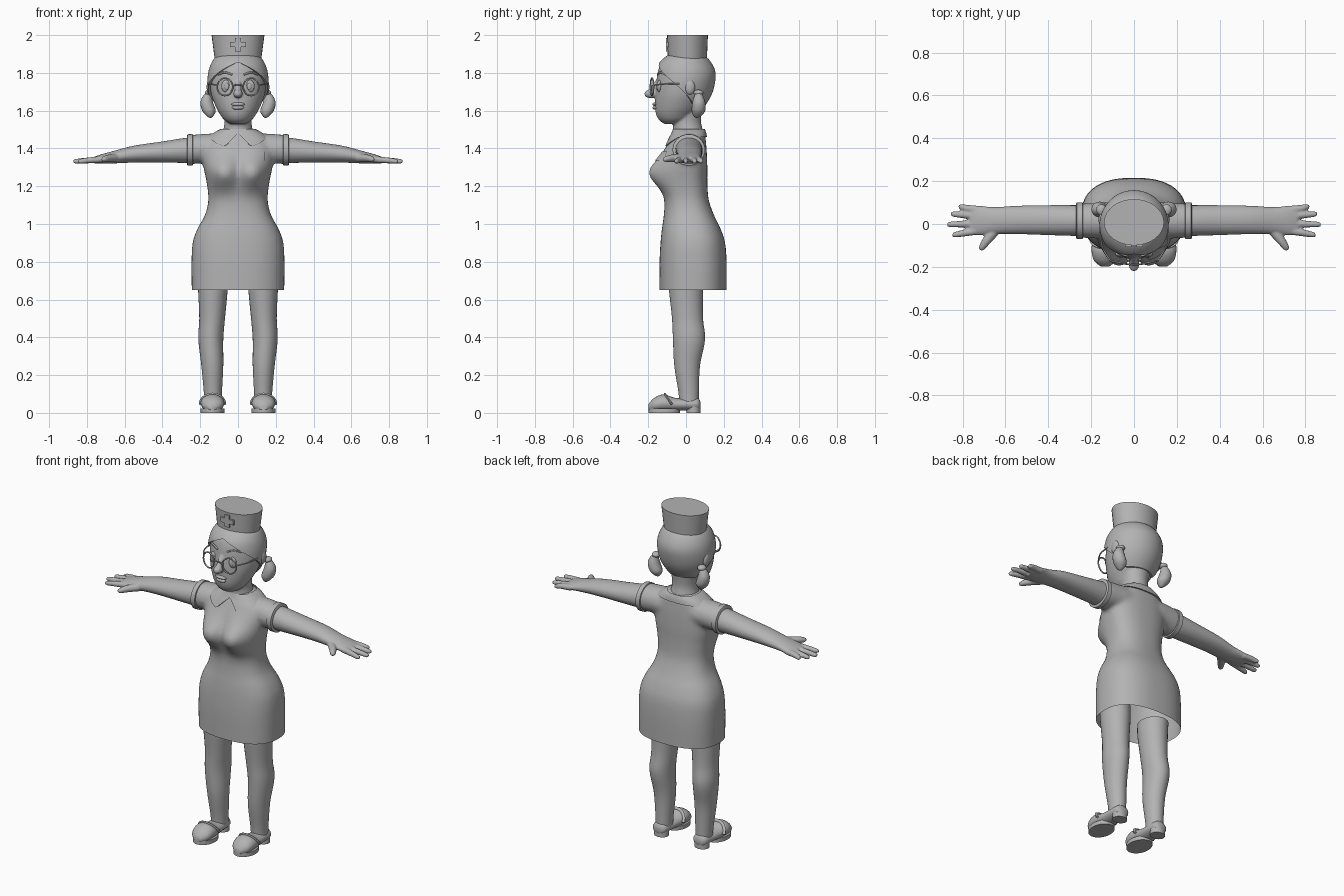
import bpy, bmesh, math
from mathutils import Vector

if "Cube" in bpy.data.objects:
    bpy.data.objects.remove(bpy.data.objects["Cube"])

grey = bpy.data.materials.new("plain grey")
grey.diffuse_color = (0.45, 0.45, 0.45, 1)
grey.use_nodes = True
grey.node_tree.nodes["Principled BSDF"].inputs["Base Color"].default_value = grey.diffuse_color


def resample(rows, k):
    """Smooth curve through rows of equal length, k steps per span."""
    out = []
    for i in range(len(rows) - 1):
        p = [rows[max(0, min(len(rows) - 1, i + j))] for j in (-1, 0, 1, 2)]
        for s in range(k):
            t = s / k
            out.append(tuple(b + 0.5 * t * (c - a + t * (2*a - 5*b + 4*c - d + t * (3*(b - c) + d - a)))
                             for a, b, c, d in zip(*p)))
    return out + [tuple(rows[-1])]


def skin(bm, rings, caps=True, wrap=True):
    vs = [[bm.verts.new(p) for p in r] for r in rings]
    n = len(vs[0])
    for a, b in zip(vs, vs[1:]):
        for i in range(n if wrap else n - 1):
            bm.faces.new((a[i], a[(i + 1) % n], b[(i + 1) % n], b[i]))
    if caps:
        bm.faces.new(vs[0][::-1])
        bm.faces.new(vs[-1])


def loft(bm, rows, axis=None, ref=(0, 0, 1), n=24, k=4, closed=False):
    """Rows are x, y, z, half width, half height across the path."""
    rows = resample(rows, k) if k > 1 else rows
    rings = []
    for i, r in enumerate(rows):
        c = Vector(r[:3])
        if axis:
            t = Vector(axis)
        elif closed:
            t = Vector(rows[(i + 1) % len(rows)][:3]) - Vector(rows[i - 1][:3])
        else:
            t = Vector(rows[min(i + 1, len(rows) - 1)][:3]) - Vector(rows[max(i - 1, 0)][:3])
        t.normalize()
        side = t.cross(Vector(ref)).normalized()
        up = side.cross(t)
        rings.append([c + side * r[3] * math.cos(q) + up * r[4] * math.sin(q)
                      for q in (math.tau * j / n for j in range(n))])
    if closed:
        rings.append(rings[0])
    skin(bm, rings, not closed)
    if closed:
        bmesh.ops.remove_doubles(bm, verts=bm.verts, dist=1e-6)


def ball(bm, c, half):
    res = bmesh.ops.create_uvsphere(bm, u_segments=20, v_segments=14, radius=1)
    for v in res["verts"]:
        v.co = Vector(c) + Vector(a * b for a, b in zip(v.co, half))


def tube(bm, pts, r, **kw):
    loft(bm, [(*p, r, r) for p in pts], n=8, **kw)


def finish(name, bm, mirror=False, voxel=0, smooth=4, angle=50, floor=None):
    bmesh.ops.recalc_face_normals(bm, faces=bm.faces)
    me = bpy.data.meshes.new(name)
    bm.to_mesh(me)
    ob = bpy.data.objects.new(name, me)
    bpy.context.collection.objects.link(ob)
    if voxel:
        m = ob.modifiers.new("fuse", "REMESH")
        m.mode, m.voxel_size = "VOXEL", voxel
        m = ob.modifiers.new("soften", "SMOOTH")
        m.factor, m.iterations = 0.5, smooth
        dg = bpy.context.evaluated_depsgraph_get()
        me = bpy.data.meshes.new_from_object(ob.evaluated_get(dg))
        ob.modifiers.clear()
        if floor is not None:
            b2 = bmesh.new()
            b2.from_mesh(me)
            bmesh.ops.bisect_plane(b2, geom=b2.verts[:] + b2.edges[:] + b2.faces[:],
                                   plane_co=(0, 0, floor), plane_no=(0, 0, 1), clear_inner=True)
            b2.to_mesh(me)
        ob.data = me
    me.materials.clear()
    me.materials.append(grey)
    if mirror:
        ob.modifiers.new("mirror", "MIRROR").use_mirror_merge = False
    for o in bpy.context.selected_objects:
        o.select_set(False)
    ob.select_set(True)
    bpy.context.view_layer.objects.active = ob
    bpy.ops.object.shade_smooth_by_angle(angle=math.radians(angle))
    return ob


# Body profiles: height, front, back, half width
DRESS = resample([(.58, -.14, .215, .245), (.65, -.14, .215, .245), (.80, -.14, .215, .246),
                  (.90, -.135, .207, .24), (.97, -.128, .185, .217), (1.05, -.117, .147, .174),
                  (1.13, -.113, .12, .157), (1.22, -.12, .113, .166), (1.30, -.122, .113, .182),
                  (1.38, -.112, .11, .19), (1.44, -.09, .105, .17), (1.48, -.07, .1, .125),
                  (1.505, -.06, .09, .08)], 6)
HEAD = resample([(1.53, -.115, -.03, .04), (1.55, -.142, .02, .072), (1.58, -.158, .05, .095),
                 (1.62, -.164, .085, .117), (1.68, -.163, .122, .14), (1.74, -.158, .14, .149),
                 (1.80, -.15, .145, .146), (1.85, -.132, .125, .13), (1.89, -.09, .09, .1),
                 (1.91, -.04, .04, .05)], 5)


def surf(table, t, z, off=0):
    """Point on a body profile at angle t from the front."""
    lo = max((r for r in table if r[0] <= z + 1e-9), default=table[0])
    hi = min((r for r in table if r[0] >= z - 1e-9), default=table[-1])
    w = (z - lo[0]) / (hi[0] - lo[0]) if hi[0] > lo[0] else 0
    f, b, rx = (p + (q - p) * w for p, q in zip(lo[1:], hi[1:]))
    e = .82 if table is DRESS else 1
    pw = lambda v: math.copysign(abs(v) ** e, v)
    x = (rx + off) * pw(math.sin(t))
    y = (f + b) / 2 - ((b - f) / 2 + off) * pw(math.cos(t))
    if table is DRESS and math.cos(t) > 0:
        y -= .085 * math.cos(t) ** .5 * math.exp(-((abs(x) - .085) / .065) ** 2 / 2 - ((z - 1.27) / .06) ** 2 / 2)
    return (x, y, z)


def body(bm, table, n=64):
    skin(bm, [[surf(table, math.tau * i / n, r[0]) for i in range(n)] for r in table])


def shell(name, table, bottom, top, off, t0=-math.pi, t1=math.pi, n=96, rows=12):
    """Raised layer over a body profile with its lower edge tucked in."""
    bm = bmesh.new()
    ts = [t0 + (t1 - t0) * i / n for i in range(n + 1)]
    rings = [[surf(table, t, bottom(t), -.004) for t in ts]]
    for j in range(rows + 1):
        rings.append([surf(table, t, bottom(t) + (top - bottom(t)) * j / rows, off) for t in ts])
    skin(bm, rings, caps=False, wrap=False)
    bmesh.ops.remove_doubles(bm, verts=bm.verts, dist=1e-6)
    return finish(name, bm)


# Dress with short sleeves, open at the hem
bm = bmesh.new()
body(bm, DRESS)
for s in (-1, 1):
    loft(bm, [(s * .09, .017, 1.40, .085, .082), (s * .17, .016, 1.40, .083, .078),
              (s * .26, .015, 1.393, .08, .078)], axis=(s, 0, 0))
finish("dress", bm, voxel=.011, smooth=8, floor=.65)

# Sleeve cuffs, collar and pocket
bm = bmesh.new()
loft(bm, [(.238, .015, 1.393, .08, .078), (.24, .015, 1.393, .086, .083),
          (.267, .015, 1.392, .086, .083), (.27, .015, 1.392, .08, .077)], axis=(1, 0, 0), n=32, k=1)
finish("sleeve_cuff", bm, mirror=True, angle=35)


def collar_edge(t):
    a = abs(t)
    return 1.48 - .07 * a / .3 if a < .3 else 1.41 + .05 * min(1, (a - .3) / .8)


shell("collar", DRESS, collar_edge, 1.504, .008)
shell("pocket", DRESS, lambda t: 1.335, 1.385, .006, .28, .75, n=10, rows=5)

# Arms with hands
bm = bmesh.new()
loft(bm, [(.2, .016, 1.39, .072, .067), (.27, .016, 1.39, .072, .067), (.4, .018, 1.381, .07, .056),
          (.55, .019, 1.37, .066, .045), (.65, .016, 1.355, .063, .034),
          (.72, .016, 1.345, .069, .025), (.765, .017, 1.338, .066, .017)], axis=(1, 0, 0))
for y0, x1, y1 in ((.066, .815, .08), (.037, .85, .046), (.002, .867, -.002), (-.03, .843, -.05)):
    loft(bm, [(.72, y0, 1.342, .019, .018), (.78, (y0 + y1) / 2, 1.338, .017, .016),
              (x1 - .008, y1, 1.332, .013, .013), (x1 + .004, y1, 1.331, .007, .007)], n=12)
loft(bm, [(.64, -.02, 1.35, .026, .024), (.685, -.075, 1.348, .021, .02),
          (.708, -.108, 1.343, .016, .015), (.716, -.122, 1.341, .008, .008)], n=12)
finish("arm", bm, mirror=True, voxel=.0055, smooth=3)

# Legs
bm = bmesh.new()
loft(bm, [(.135, .0, .72, .08, .092), (.133, .0, .65, .078, .09), (.137, .008, .5, .068, .082),
          (.144, .016, .39, .066, .085), (.136, .006, .25, .058, .068), (.133, .014, .11, .048, .054),
          (.133, .016, .05, .045, .052)], axis=(0, 0, 1), ref=(0, 1, 0), n=32)
finish("leg", bm, mirror=True)

# Shoes: upper, sole, heel and strap
bm = bmesh.new()
loft(bm, [(.135, .077, .04, .018, .018), (.135, .06, .046, .043, .034), (.135, 0, .045, .05, .032),
          (.135, -.06, .045, .056, .035), (.135, -.12, .052, .063, .046), (.135, -.17, .042, .052, .036),
          (.135, -.198, .03, .02, .016)], axis=(0, -1, 0))
finish("shoe", bm, mirror=True)
bm = bmesh.new()
for y, a, b, h in ((-.115, .063, .083, .024), (.04, .043, .037, .035)):
    loft(bm, [(.135, y, 0, a, b), (.135, y, h, a, b)], axis=(0, 0, 1), ref=(0, 1, 0), n=28, k=1)
finish("shoe_sole", bm, mirror=True, angle=35)
bm = bmesh.new()
loft(bm, [(.135 + .062 * math.cos(q), -.075 - .035 * math.sin(q), .045 + .052 * math.sin(q), .011, .006)
          for q in (math.pi * i / 8 for i in range(9))], ref=(0, 1, .5), n=8, k=2)
finish("shoe_strap", bm, mirror=True)

# Neck and head with nose
bm = bmesh.new()
loft(bm, [(0, .015, 1.45, .1, .085), (0, .01, 1.5, .078, .078), (0, .005, 1.55, .072, .074),
          (0, .01, 1.62, .08, .075)], axis=(0, 0, 1), ref=(0, 1, 0), n=32)
body(bm, HEAD)
loft(bm, [(0, -.14, 1.765, .014, .014), (0, -.165, 1.73, .016, .016), (0, -.185, 1.695, .02, .02)], n=12,
     ref=(1, 0, 0))
ball(bm, (0, -.187, 1.689), (.025, .034, .023))
finish("head", bm, voxel=.006, smooth=4)

# Lips
bm = bmesh.new()
ball(bm, (0, -.163, 1.634), (.036, .014, .01))
ball(bm, (0, -.163, 1.616), (.032, .014, .011))
finish("lips", bm)

# Eyes, brows and ears
bm = bmesh.new()
ball(bm, (.062, -.141, 1.73), (.026, .013, .033))
ball(bm, (.06, -.152, 1.728), (.012, .005, .018))
finish("eye", bm, mirror=True)
bm = bmesh.new()
tube(bm, [(.03, -.15, 1.79), (.07, -.137, 1.803), (.105, -.107, 1.79)], .005)
finish("brow", bm, mirror=True)
bm = bmesh.new()
ball(bm, (.15, .02, 1.725), (.016, .028, .04))
finish("ear", bm, mirror=True)

# Glasses: rims, temples and bridge
bm = bmesh.new()
ring = [math.tau * i / 28 for i in range(28)]
tube(bm, [(.069 + .041 * math.cos(q), -.18 + .008 * math.cos(q), 1.726 + .046 * math.sin(q)) for q in ring],
     .0042, ref=(0, 1, 0), k=1, closed=True)
tube(bm, [(.109, -.172, 1.735), (.15, -.1, 1.742), (.157, .02, 1.742)], .004)
tube(bm, [(0, -.19, 1.738), (.015, -.19, 1.736), (.03, -.187, 1.728)], .004)
finish("glasses", bm, mirror=True)


# Hair with a parted fringe, tapering to the nape
def hairline(t):
    a = abs(t)
    if a < 1.2:
        return 1.855 - .105 * (a / 1.2) ** 1.3
    return 1.75 - .14 * min(1, (a - 1.2) / 1.1)


shell("hair", HEAD, hairline, 1.91, .012, rows=16)

# Pigtails with ties
bm = bmesh.new()
loft(bm, [(.14, .066, 1.70, .014, .014), (.16, .067, 1.685, .02, .02), (.166, .068, 1.645, .033, .034),
          (.154, .066, 1.60, .036, .036), (.148, .06, 1.572, .018, .02), (.146, .058, 1.562, .005, .005)],
     axis=(0, 0, -1), ref=(0, 1, 0), n=16)
ball(bm, (.152, .066, 1.695), (.024, .026, .016))
finish("pigtail", bm, mirror=True)

# Cap with a raised cross badge
bm = bmesh.new()
loft(bm, [(0, .007, 1.855, .121, .103), (0, .008, 2.0, .14, .108)], axis=(0, 0, 1), ref=(0, 1, 0), n=32, k=1)
finish("cap", bm, angle=35)
bm = bmesh.new()
for w, h in ((.043, .014), (.015, .036)):
    for v in bmesh.ops.create_cube(bm, size=2)["verts"]:
        v.co = (v.co.x * w, -.1 + v.co.y * .007, 1.95 + v.co.z * h)
finish("cap_cross", bm, angle=35)
